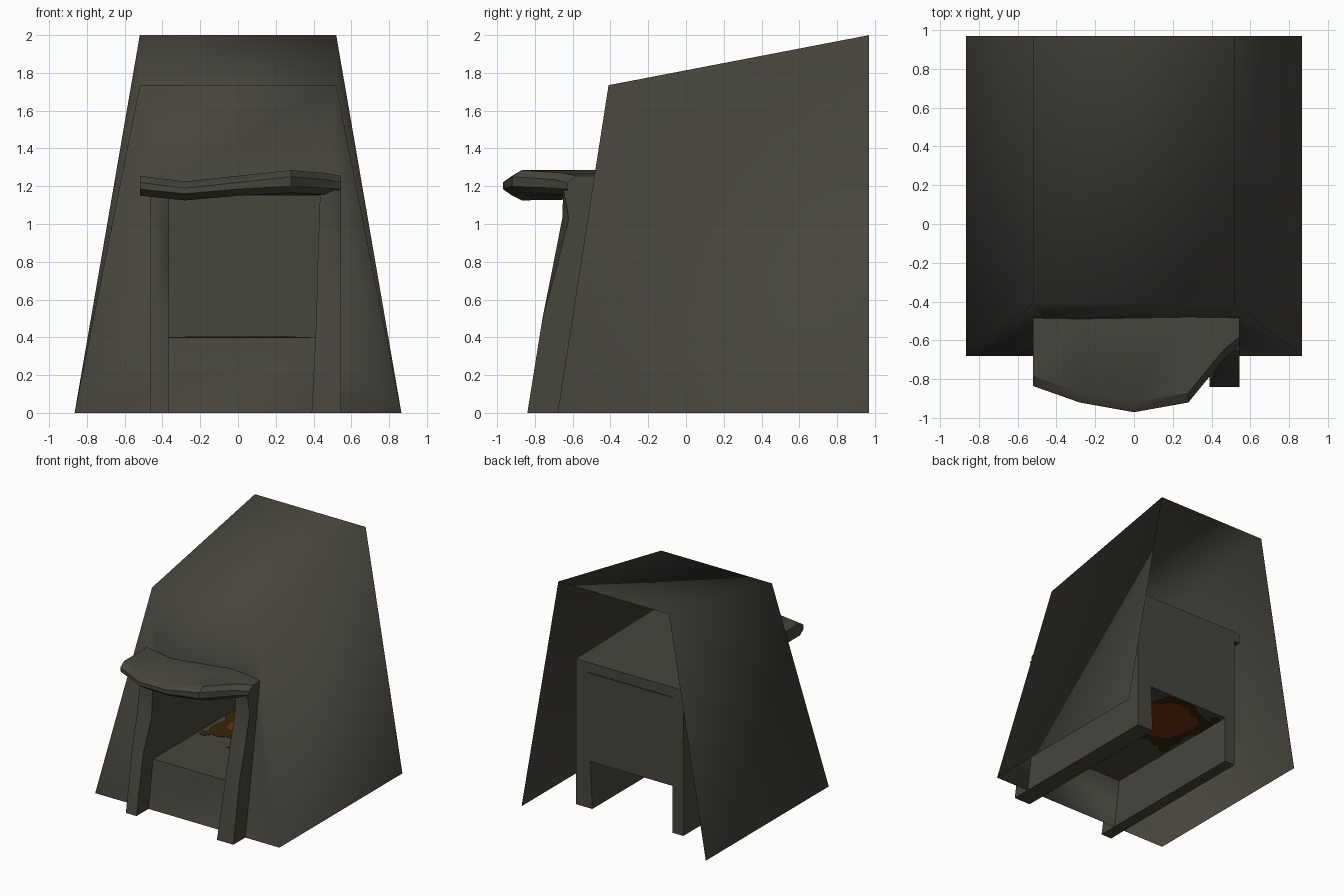
import bpy, bmesh, math, random
from mathutils import Vector

if "Cube" in bpy.data.objects:
    bpy.data.objects.remove(bpy.data.objects["Cube"])

random.seed(4)


def material(name, rgb):
    m = bpy.data.materials.new(name)
    m.diffuse_color = (*rgb, 1)
    m.use_nodes = True
    m.node_tree.nodes["Principled BSDF"].inputs["Base Color"].default_value = m.diffuse_color
    return m


STONE = material("dark stone", (0.062, 0.059, 0.046))
EMBER = material("ember orange", (0.16, 0.034, 0.005))
CHAR = material("charred brown", (0.040, 0.018, 0.004))


def make(name, verts, faces, mat, smooth=None, fix=True):
    me = bpy.data.meshes.new(name)
    me.from_pydata(verts, [], faces)
    bm = bmesh.new()
    bm.from_mesh(me)
    if fix:
        bmesh.ops.recalc_face_normals(bm, faces=bm.faces)
    bm.to_mesh(me)
    bm.free()
    me.materials.append(mat)
    ob = bpy.data.objects.new(name, me)
    bpy.context.collection.objects.link(ob)
    if smooth is not None:
        bpy.ops.object.select_all(action='DESELECT')
        ob.select_set(True)
        bpy.context.view_layer.objects.active = ob
        bpy.ops.object.shade_smooth_by_angle(angle=math.radians(smooth))
    return ob


def loft(name, rings, mat, smooth=None):
    """Skin a row of equal cross-sections and cap both ends."""
    n = len(rings[0])
    verts = [p for r in rings for p in r]
    faces = [(i * n + j, i * n + (j + 1) % n, (i + 1) * n + (j + 1) % n, (i + 1) * n + j)
             for i in range(len(rings) - 1) for j in range(n)]
    faces += [tuple(range(n)), tuple(range(len(verts) - n, len(verts)))]
    return make(name, verts, faces, mat, smooth)


def front_y(z):
    return -0.68 + 0.27 * z / 1.735


# Hood: open sheet shell, no back or bottom, with a doorway in the front
FLOOR_Z, DOOR_Z, XL, XR, BACK = 0.40, 1.20, -0.41, 0.47, 0.70
verts = [(-0.865, -0.68, 0), (0.865, -0.68, 0), (0.52, -0.41, 1.735), (-0.52, -0.41, 1.735),
         (-0.865, 0.97, 0), (0.865, 0.97, 0), (0.52, 0.97, 2), (-0.52, 0.97, 2)]
verts += [(x, front_y(z), z) for x, z in
          ((XL, FLOOR_Z), (XR, FLOOR_Z), (XR, DOOR_Z), (XL, DOOR_Z))]
make("hood", verts, [(0, 1, 9, 8), (1, 2, 10, 9), (2, 3, 11, 10), (3, 0, 8, 11),
                     (1, 5, 6, 2), (4, 0, 3, 7), (3, 2, 6, 7)], STONE, 180)

# Side walls, their front ends showing as rough door posts
# per level: z, outer x, inner x, front y at outer edge, front y at inner edge
right = [(0, 0.545, 0.39, -0.84, -0.84), (0.5, 0.545, 0.415, -0.76, -0.76),
         (0.75, 0.545, 0.42, -0.69, -0.71), (1.03, 0.545, 0.43, -0.62, -0.655),
         (1.18, 0.545, 0.435, -0.65, -0.65)]
left = [(0, -0.465, -0.365, -0.84, -0.84), (0.5, -0.465, -0.365, -0.76, -0.75),
        (0.75, -0.465, -0.365, -0.70, -0.64), (1.03, -0.465, -0.365, -0.65, -0.62),
        (1.18, -0.465, -0.365, -0.65, -0.65)]
for name, rows in (("right_wall", right), ("left_wall", left)):
    rings = []
    for z, xo, xi, yo, yi in rows:
        xm = (xo + xi) / 2
        rings.append([(xo, BACK, z), (xo, yo, z), (xm, min(yo, yi), z),
                      (xi, yi, z), (xi, BACK, z)])
    loft(name, rings, STONE, 35)

# Lintel slab: rough bowed front edge, running back over the firebox
rings = []
for x, yf, zb, zt in ((-0.52, -0.835, 1.15, 1.255), (-0.28, -0.92, 1.125, 1.225),
                      (0.0, -0.97, 1.15, 1.255), (0.28, -0.92, 1.165, 1.285),
                      (0.46, -0.70, 1.155, 1.27), (0.545, -0.63, 1.15, 1.255)):
    rings.append([(x, BACK, 1.15), (x, yf + 0.05, zb), (x, yf, zb + 0.035),
                  (x, yf, zt - 0.035), (x, yf + 0.05, zt), (x, -0.45, zt), (x, BACK, 1.235)])
loft("lintel", rings, STONE, 35)

# Firebox back and floor
make("firebox_back", [(-0.45, BACK + .004, FLOOR_Z), (0.485, BACK + .004, FLOOR_Z),
                      (0.485, BACK + .004, 1.15), (-0.45, BACK + .004, 1.15)],
     [(0, 1, 2, 3)], STONE, fix=False)
make("firebox_floor", [(XL, front_y(FLOOR_Z), FLOOR_Z), (XR, front_y(FLOOR_Z), FLOOR_Z),
                       (XR, BACK, FLOOR_Z), (XL, BACK, FLOOR_Z)],
     [(0, 1, 2, 3)], STONE, fix=False)


# Ember bed: ragged thin plates seen from both sides of the floor
def patch(name, cx, cy, r, rough, half, mat, n=36):
    ring = []
    for i in range(n):
        a = 2 * math.pi * i / n
        k = r * (1 + rough * (math.sin(5 * a + 1) * 0.5 + random.uniform(-0.5, 0.5)))
        ring.append((min(max(cx + k * math.cos(a), -0.40), 0.45),
                     min(cy + k * math.sin(a), BACK - 0.01)))
    loft(name, [[(x, y, FLOOR_Z + s * half) for x, y in ring] for s in (-1, 1)], mat)


patch("charred_ring", 0.0, 0.34, 0.37, 0.18, 0.003, CHAR)
patch("ember_bed", 0.0, 0.36, 0.275, 0.12, 0.0045, EMBER)
for i, (x, y) in enumerate(((-0.3, 0.0), (0.28, 0.02), (-0.33, 0.62), (0.02, -0.09))):
    patch(f"charred_spot_{i + 1}", x, y, 0.045, 0.3, 0.003, CHAR, 10)
